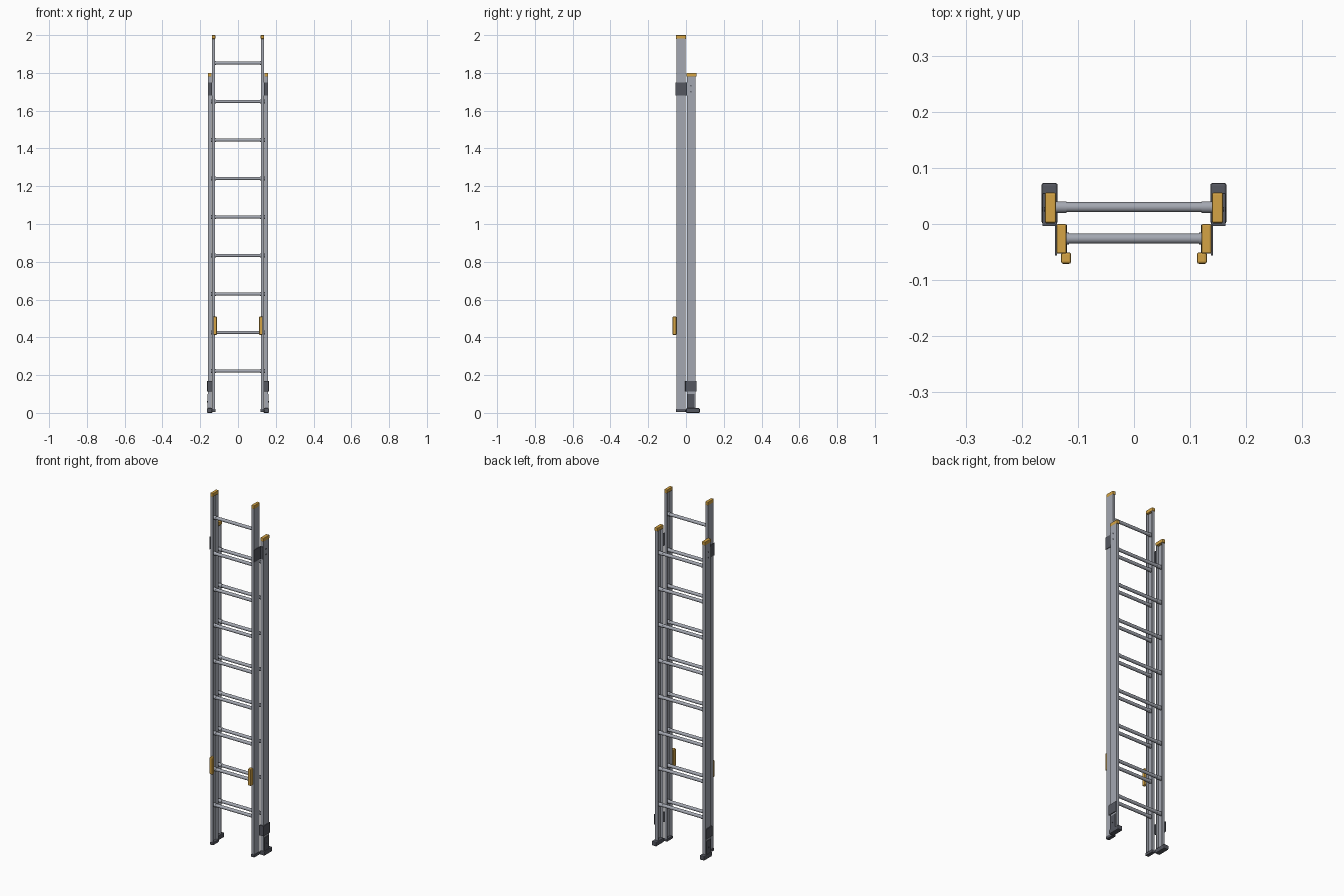
import bpy, bmesh, math
from mathutils import Matrix, Vector

if "Cube" in bpy.data.objects:
    bpy.data.objects.remove(bpy.data.objects["Cube"])


def material(name, rgb):
    m = bpy.data.materials.new(name)
    m.diffuse_color = (*rgb, 1)
    m.use_nodes = True
    m.node_tree.nodes["Principled BSDF"].inputs["Base Color"].default_value = m.diffuse_color
    return m


ALU = material("aluminium grey", (0.37, 0.39, 0.44))
DARK = material("dark rubber grey", (0.09, 0.095, 0.115))
GOLD = material("golden plastic", (0.66, 0.37, 0.06))


def finish(bm, name, mat, bevel=0):
    bmesh.ops.recalc_face_normals(bm, faces=bm.faces)
    me = bpy.data.meshes.new(name)
    bm.to_mesh(me)
    bm.free()
    ob = bpy.data.objects.new(name, me)
    bpy.context.collection.objects.link(ob)
    me.materials.append(mat)
    if bevel:
        b = ob.modifiers.new("bevel", 'BEVEL')
        b.width, b.segments = bevel, 2
    return ob


def box(name, x, y, z, mat, bevel=0.0):
    """Box from (min, max) ranges."""
    bm = bmesh.new()
    size = [r[1] - r[0] for r in (x, y, z)]
    mid = [(r[1] + r[0]) / 2 for r in (x, y, z)]
    bmesh.ops.create_cube(bm, size=1, matrix=Matrix.Translation(mid) @ Matrix.Diagonal((*size, 1)))
    return finish(bm, name, mat, bevel)


def pair(name, x, y, z, mat, bevel=0.0):
    """Right box plus its mirror image on the left."""
    box("right_" + name, x, y, z, mat, bevel)
    box("left_" + name, (-x[1], -x[0]), y, z, mat, bevel)


def rod(name, x0, x1, y, z, r, mat, sides=20):
    """Cylinder running along x."""
    bm = bmesh.new()
    bmesh.ops.create_cone(bm, cap_ends=True, segments=sides, radius1=r, radius2=r, depth=x1 - x0,
                          matrix=Matrix.Translation(((x0 + x1) / 2, y, z)) @ Matrix.Rotation(math.pi / 2, 4, 'Y'))
    for f in bm.faces:
        f.smooth = len(f.verts) == 4
    return finish(bm, name, mat)


def channel(name, xi, xo, y0, y1, z0, z1):
    """C-section rail, open towards the middle of the ladder."""
    t = 0.004
    for s, side in ((1, "right_"), (-1, "left_")):
        prof = [(xi, y0), (xo, y0), (xo, y1), (xi, y1), (xi, y1 - t),
                (xo - t, y1 - t), (xo - t, y0 + t), (xi, y0 + t)]
        bm = bmesh.new()
        f = bm.faces.new([bm.verts.new((s * x, y, z0)) for x, y in prof])
        ext = bmesh.ops.extrude_face_region(bm, geom=[f])
        top = [v for v in ext["geom"] if isinstance(v, bmesh.types.BMVert)]
        bmesh.ops.translate(bm, verts=top, vec=Vector((0, 0, z1 - z0)))
        finish(bm, side + name, ALU)


# Rails of the rear base section and the front fly section
channel("base_rail", 0.140, 0.158, 0.004, 0.051, 0.015, 1.79)
channel("fly_rail", 0.121, 0.137, -0.051, -0.002, 0.01, 1.99)

# Rungs with end collars
for i in range(9):
    z = 0.222 + 0.2038 * i
    sections = [("fly", -0.026, 0.136)]
    if i < 8:
        sections.append(("base", 0.030, 0.157))
    for sec, y, end in sections:
        rod(f"{sec}_rung_{i + 1}", -end, end, y, z, 0.009, ALU)
        for s, side in ((1, "right"), (-1, "left")):
            a, b = sorted((s * (end - 0.037 if sec == "base" else 0.116), s * (end - 0.002)))
            rod(f"{sec}_{side}_rung_collar_{i + 1}", a, b, y, z, 0.0105, ALU)

# Golden end caps and grips
pair("base_top_cap", (0.139, 0.159), (0.002, 0.056), (1.78, 1.80), GOLD, 0.003)
pair("fly_top_cap", (0.120, 0.138), (-0.053, 0.0), (1.98, 2.0), GOLD, 0.003)
pair("grip", (0.112, 0.130), (-0.071, -0.0505), (0.413, 0.51), GOLD, 0.004)

# Upper guide brackets, joining the two sections
pair("upper_guide_plate", (0.1375, 0.141), (-0.056, 0.004), (1.68, 1.75), DARK)
pair("upper_guide_lip", (0.138, 0.156), (0.0, 0.004), (1.68, 1.75), DARK)

# Lower guide brackets, wrapped round the base rails
pair("lower_guide_plate", (0.158, 0.163), (-0.004, 0.055), (0.112, 0.17), DARK, 0.001)
pair("lower_guide_front", (0.138, 0.162), (-0.004, 0.004), (0.112, 0.17), DARK, 0.001)

# Feet
pair("foot_pad", (0.136, 0.165), (0.001, 0.073), (0.0, 0.025), DARK, 0.004)
pair("foot_plate", (0.157, 0.162), (0.006, 0.046), (0.015, 0.10), DARK)
pair("fly_bottom_cap", (0.119, 0.139), (-0.053, -0.001), (0.004, 0.02), DARK, 0.002)

# Bolts
for s, side in ((1, "right"), (-1, "left")):
    for n, (x, z) in enumerate(((0.157, 1.70), (0.157, 1.732), (0.161, 0.06))):
        a, b = sorted((s * x, s * (x + 0.003)))
        rod(f"{side}_bolt_{n + 1}", a, b, 0.026, z, 0.004, DARK, 12)
